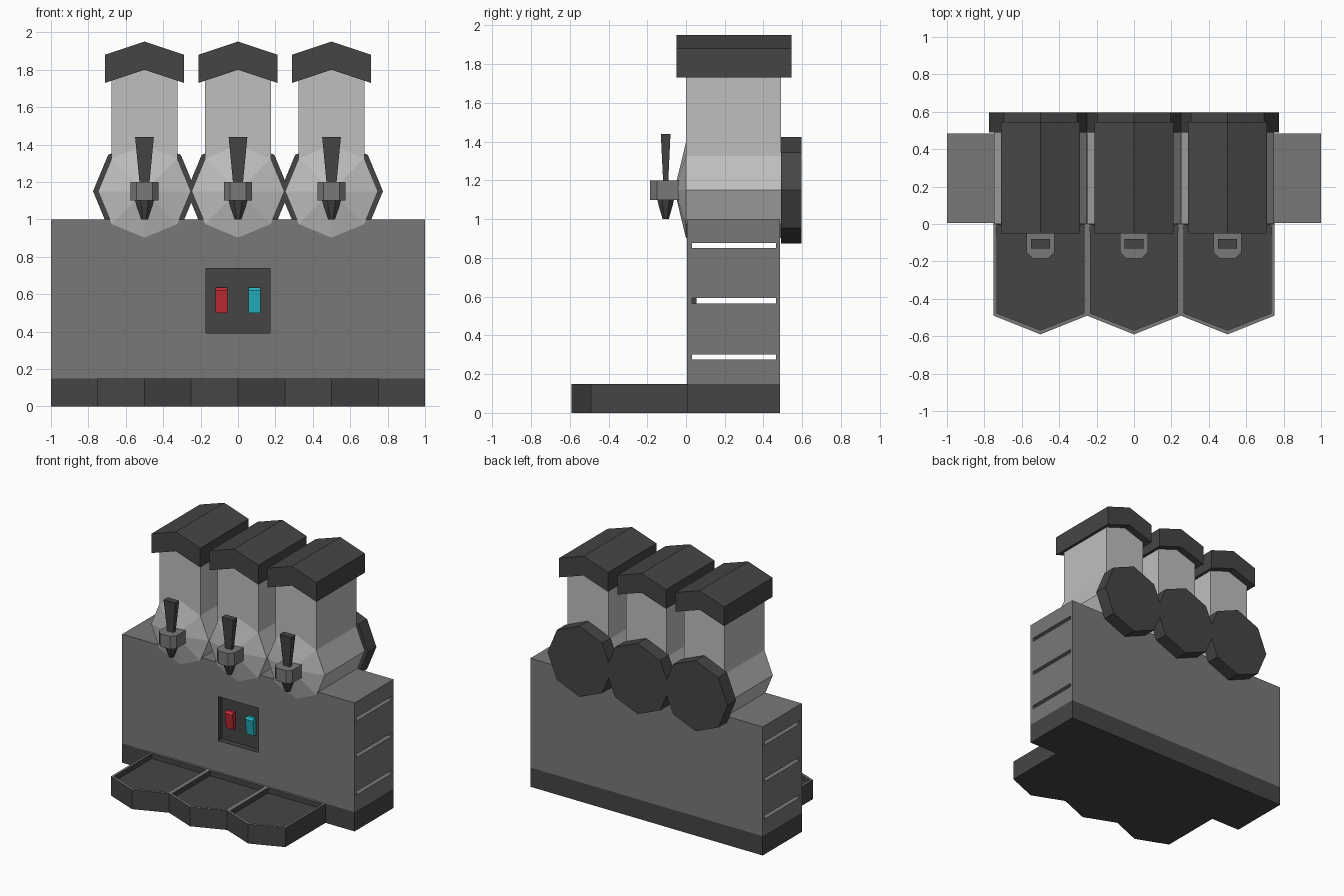
import bpy, bmesh, math
from mathutils import Matrix

cube = bpy.data.objects.get("Cube")
if cube:
    bpy.data.objects.remove(cube, do_unlink=True)


def material(name, rgb):
    m = bpy.data.materials.new(name)
    m.use_nodes = True
    m.diffuse_color = (*rgb, 1)
    m.node_tree.nodes["Principled BSDF"].inputs["Base Color"].default_value = (*rgb, 1)
    return m


GREY = material("mid grey", (0.19, 0.19, 0.19))
DARK = material("dark grey", (0.06, 0.06, 0.06))
LIGHT = material("light grey", (0.52, 0.52, 0.52))
RED = material("red", (0.55, 0.025, 0.04))
TEAL = material("teal", (0.02, 0.46, 0.55))


def finish(name, bm, *mats):
    bmesh.ops.recalc_face_normals(bm, faces=bm.faces)
    mesh = bpy.data.meshes.new(name)
    bm.to_mesh(mesh)
    bm.free()
    for m in mats:
        mesh.materials.append(m)
    obj = bpy.data.objects.new(name, mesh)
    bpy.context.collection.objects.link(obj)
    return obj


def add_prism(bm, profile, axis, a, b):
    """Extrude a 2D profile along an axis from a to b; returns the end face."""
    place = {"x": lambda u, v, t: (t, u, v),
             "y": lambda u, v, t: (u, t, v),
             "z": lambda u, v, t: (u, v, t)}[axis]
    rings = [[bm.verts.new(place(u, v, t)) for u, v in profile] for t in (a, b)]
    n = len(profile)
    for i in range(n):
        j = (i + 1) % n
        bm.faces.new((rings[0][i], rings[0][j], rings[1][j], rings[1][i]))
    bm.faces.new(rings[0])
    return bm.faces.new(rings[1])


def prism(name, profile, axis, a, b, mat):
    bm = bmesh.new()
    add_prism(bm, profile, axis, a, b)
    return finish(name, bm, mat)


def rect(u0, u1, v0, v1):
    return [(u0, v0), (u1, v0), (u1, v1), (u0, v1)]


def octagon(cx, cz, r):
    return [(cx + r * math.cos(k * math.pi / 4), cz + r * math.sin(k * math.pi / 4))
            for k in range(8)]


def add_cone(bm, sides, r1, r2, matrix):
    """Cone along local z from 0 (r1) to 1 (r2), placed by a matrix."""
    bmesh.ops.create_cone(bm, cap_ends=True, segments=sides, radius1=r1, radius2=r2,
                          depth=1, matrix=matrix @ Matrix.Translation((0, 0, 0.5)))


def stretch(x, y, z):
    return Matrix.Diagonal((x, y, z, 1))


FRONT, BACK = 0.005, 0.485

# Cabinet with through vents and a recessed control panel
prism("base", rect(-1, 1, FRONT, BACK), "z", 0, 0.15, DARK)
cabinet = prism("cabinet", rect(-1, 1, FRONT, BACK), "z", 0.15, 1, GREY)
bm = bmesh.new()
for z in (0.275, 0.565, 0.85):
    add_prism(bm, rect(0.03, 0.465, z, z + 0.027), "x", -1.1, 1.1)
vents = finish("vent_cutter", bm, GREY)
recess = prism("recess_cutter", rect(-0.175, 0.175, 0.39, 0.74), "y", -0.1, 0.055, GREY)
bpy.context.view_layer.objects.active = cabinet
for cutter in (vents, recess):
    mod = cabinet.modifiers.new("cut", "BOOLEAN")
    mod.operation = "DIFFERENCE"
    mod.solver = "EXACT"
    mod.object = cutter
    bpy.ops.object.modifier_apply(modifier=mod.name)
    bpy.data.objects.remove(cutter, do_unlink=True)

# Control panel lining and rocker switches
bm = bmesh.new()
end = add_prism(bm, rect(-0.175, 0.175, 0.39, 0.74), "y", 0.055, FRONT)
bmesh.ops.recalc_face_normals(bm, faces=bm.faces)
bmesh.ops.inset_region(bm, faces=[end], thickness=0.004)
sunk = bmesh.ops.extrude_discrete_faces(bm, faces=[end])["faces"][0]
bmesh.ops.translate(bm, verts=sunk.verts, vec=(0, 0.043, 0))
finish("control_panel", bm, DARK)
rocker = [(0.05, 0.5), (0.025, 0.5), (0.01, 0.62), (0.025, 0.635), (0.05, 0.635)]
prism("red_switch", rocker, "x", -0.12, -0.055, RED)
prism("teal_switch", rocker, "x", 0.055, 0.12, TEAL)

for label, x in (("right", -0.5), ("middle", 0), ("left", 0.5)):
    # Drip tray with a sunken pan and a paler rim
    bm = bmesh.new()
    outline = [(x - 0.25, FRONT), (x - 0.25, -0.49), (x, -0.59),
               (x + 0.25, -0.49), (x + 0.25, FRONT)]
    top = add_prism(bm, outline, "z", 0, 0.15)
    bmesh.ops.recalc_face_normals(bm, faces=bm.faces)
    for rim in bmesh.ops.inset_region(bm, faces=[top], thickness=0.0225)["faces"]:
        rim.material_index = 1
    pan = bmesh.ops.extrude_discrete_faces(bm, faces=[top])["faces"][0]
    bmesh.ops.translate(bm, verts=pan.verts, vec=(0, 0, -0.04))
    finish(label + "_drip_tray", bm, DARK, GREY)

    # Tank: tower on an eight-sided drum, with a shallow pointed front
    z, r = 1.15, 0.248
    s = r * math.sqrt(0.5)
    bm = bmesh.new()
    add_prism(bm, [(x, z - r), (x + s, z - s), (x + r, z), (x + s, z + s), (x + s, 1.742),
                   (x, 1.8), (x - s, 1.742), (x - s, z + s), (x - r, z), (x - s, z - s)],
              "y", 0, 0.49)
    add_cone(bm, 8, r, 0, Matrix.Translation((x, 0, z))
             @ Matrix.Rotation(math.pi / 2, 4, "X") @ stretch(1, 1, 0.06))
    finish(label + "_tank", bm, LIGHT)

    # Gabled lid and rear motor cover
    prism(label + "_lid", [(x - 0.21, 1.73), (x, 1.8), (x + 0.21, 1.73),
                           (x + 0.21, 1.88), (x, 1.95), (x - 0.21, 1.88)],
          "y", -0.05, 0.545, DARK)
    prism(label + "_motor_cover", octagon(x, z, 0.275), "y", 0.49, 0.595, DARK)

    # Tap: block with chamfered front, flared handle, tapered spout
    prism(label + "_tap_block", [(x - 0.075, -0.03), (x - 0.075, -0.15), (x - 0.042, -0.185),
                                 (x + 0.042, -0.185), (x + 0.075, -0.15), (x + 0.075, -0.03)],
          "z", 1.1, 1.2, GREY)
    bm = bmesh.new()
    side = math.sqrt(2)
    add_cone(bm, 4, 0.027 * side, 0.05 * side, Matrix.Translation((x, -0.105, 1.2))
             @ stretch(1, 0.5, 0.24) @ Matrix.Rotation(math.pi / 4, 4, "Z"))
    finish(label + "_tap_handle", bm, DARK)
    bm = bmesh.new()
    turn = Matrix.Rotation(math.pi / 8, 4, "Z")
    add_cone(bm, 8, 0.046, 0.054, Matrix.Translation((x, -0.105, 1.07))
             @ stretch(1, 0.85, 0.03) @ turn)
    add_cone(bm, 8, 0.02, 0.046, Matrix.Translation((x, -0.105, 1.0))
             @ stretch(1, 0.85, 0.07) @ turn)
    finish(label + "_tap_spout", bm, DARK)
